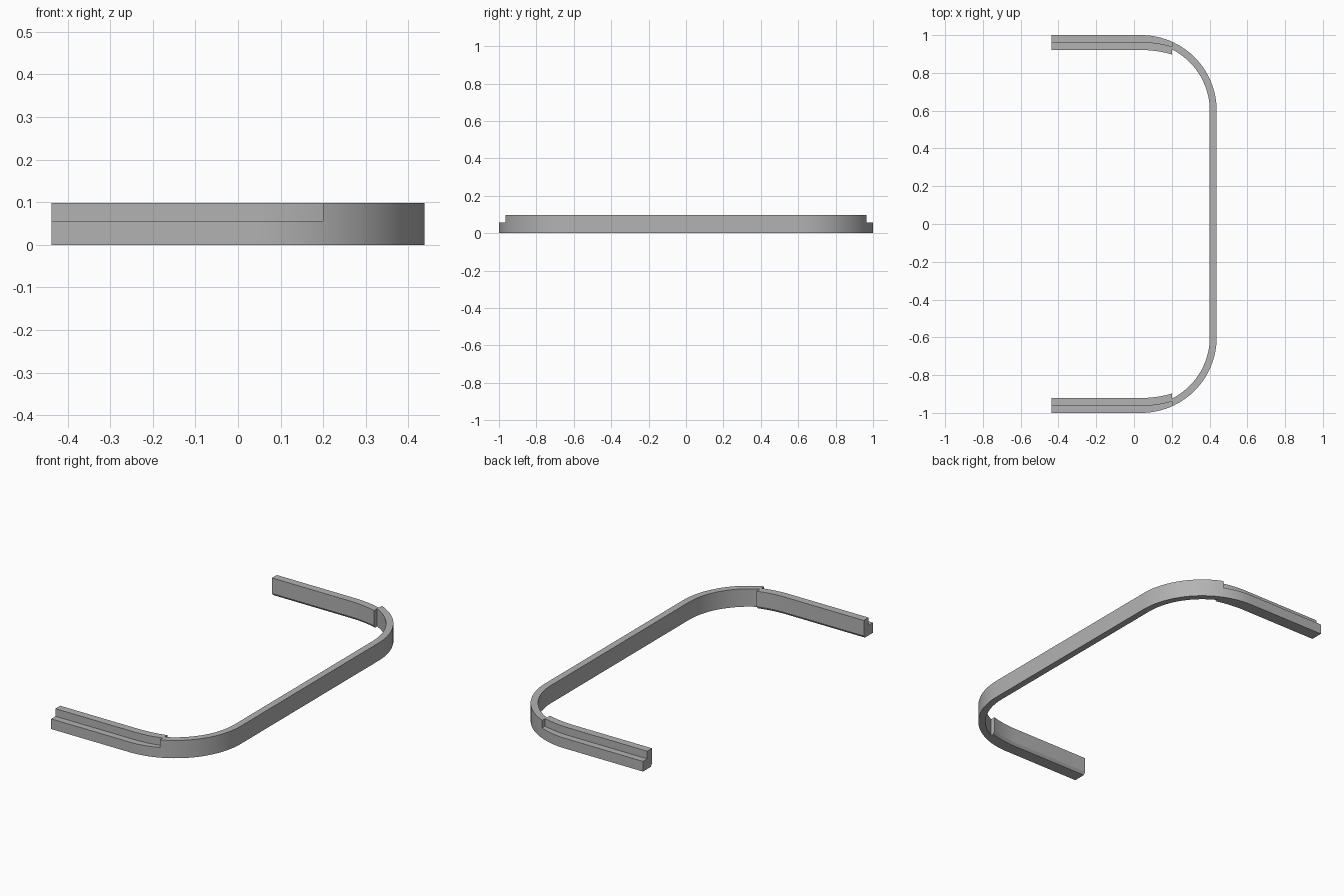
import bpy, bmesh, math
from mathutils import Vector

cube = bpy.data.objects.get("Cube")
if cube:
    bpy.data.objects.remove(cube)

X_END, HEIGHT, LEDGE = 0.438, 0.098, 0.056
RADIUS, THICK, WIDTH = 0.4, 0.037, 0.079
NOTCH_X = 0.2
BEND_X = X_END - RADIUS

grey = bpy.data.materials.new("mid grey")
grey.use_nodes = True
grey.diffuse_color = (0.45, 0.45, 0.45, 1)
grey.node_tree.nodes["Principled BSDF"].inputs["Base Color"].default_value = grey.diffuse_color


def sweep(name, path, profile):
    """Sweep an (inward offset, z) profile along (point, inward direction) stations."""
    bm = bmesh.new()
    rings = [[bm.verts.new((*(p + n * o), z)) for o, z in profile] for p, n in path]
    count = len(profile)
    for a, b in zip(rings, rings[1:]):
        for i in range(count):
            j = (i + 1) % count
            bm.faces.new((a[i], a[j], b[j], b[i]))
    bm.faces.new(rings[0])
    bm.faces.new(rings[-1])
    bmesh.ops.recalc_face_normals(bm, faces=bm.faces)
    mesh = bpy.data.meshes.new(name)
    bm.to_mesh(mesh)
    bm.free()
    mesh.materials.append(grey)
    obj = bpy.data.objects.new(name, mesh)
    bpy.context.collection.objects.link(obj)
    return obj


def combine(target, other, operation):
    mod = target.modifiers.new(operation.title(), 'BOOLEAN')
    mod.operation, mod.object, mod.solver = operation, other, 'EXACT'
    bpy.context.view_layer.objects.active = target
    bpy.ops.object.modifier_apply(modifier=mod.name)
    bpy.data.objects.remove(other)


# Stations of the C-shaped outer edge: two straight legs and two round corners
def corner(side):
    centre = Vector((BEND_X, side * (1 - RADIUS)))
    stations = []
    for i in range(25):
        a = math.radians(90 * i / 24)
        out = Vector((math.sin(a), side * math.cos(a)))
        stations.append((centre + out * RADIUS, -out))
    return stations


def leg_end(side):
    return (Vector((-X_END, side)), Vector((0, -side)))


rail_path = [leg_end(-1)] + corner(-1) + corner(1)[::-1] + [leg_end(1)]
rail = sweep("curved_rail", rail_path,
             [(0, 0), (THICK, 0), (THICK, HEIGHT), (0, HEIGHT)])


# Gently bending leg line, offset straight across the leg
def leg_path(side, start):
    bend = 0.58
    path = [(Vector((start, side)), Vector((0, -side)))]
    for i in range(9):
        dx = (NOTCH_X - BEND_X) * i / 8
        drop = bend - math.sqrt(bend * bend - dx * dx)
        path.append((Vector((BEND_X + dx, side * (1 - drop))), Vector((0, -side))))
    return path


for side in (-1, 1):
    # Inner lip with a small chamfer along its lower inside edge
    lip = sweep("inner_lip", leg_path(side, -X_END),
                [(0.02, 0), (WIDTH - 0.01, 0), (WIDTH, 0.015),
                 (WIDTH, HEIGHT), (0.02, HEIGHT)])
    combine(rail, lip, 'UNION')
    # Outer ledge cut down along the leg
    notch = sweep("ledge_cutter", leg_path(side, -X_END - 0.1),
                  [(-0.1, LEDGE), (THICK, LEDGE), (THICK, 0.2), (-0.1, 0.2)])
    notch.hide_render = True
    combine(rail, notch, 'DIFFERENCE')

# Smooth corners, crisp edges
bpy.ops.object.select_all(action='DESELECT')
rail.select_set(True)
bpy.context.view_layer.objects.active = rail
bpy.ops.object.shade_smooth_by_angle(angle=math.radians(30))
